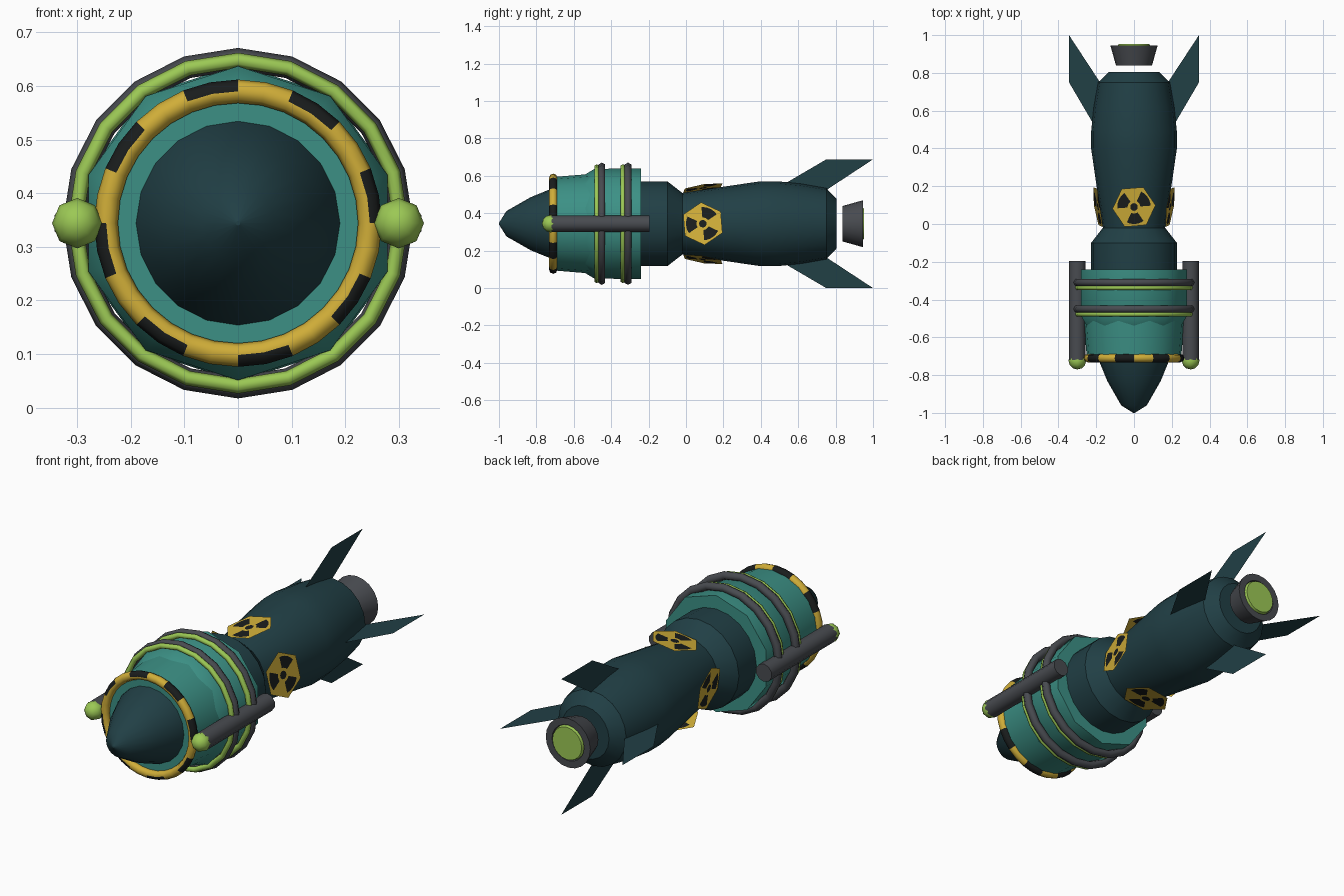
import bpy
from math import sin, cos, pi, radians

if "Cube" in bpy.data.objects:
    bpy.data.objects.remove(bpy.data.objects["Cube"])

CZ = 0.344  # height of the long axis


def mat(name, rgb):
    m = bpy.data.materials.new(name)
    m.diffuse_color = (*rgb, 1)
    m.use_nodes = True
    m.node_tree.nodes["Principled BSDF"].inputs["Base Color"].default_value = m.diffuse_color
    return m


DARK = mat("dark_teal", (0.015, 0.05, 0.06))
TEAL = mat("teal", (0.045, 0.28, 0.235))
YELLOW = mat("yellow", (0.63, 0.42, 0.04))
BLACK = mat("black", (0.01, 0.012, 0.012))
LIME = mat("lime", (0.33, 0.58, 0.09))
STEEL = mat("steel", (0.065, 0.07, 0.08))


def smooth_by_angle(ob, degrees):
    bpy.ops.object.select_all(action='DESELECT')
    ob.select_set(True)
    bpy.context.view_layer.objects.active = ob
    bpy.ops.object.shade_smooth_by_angle(angle=radians(degrees))


def build(name, verts, faces, mats, smooth=None, slots=None):
    me = bpy.data.meshes.new(name)
    me.from_pydata(verts, [], faces)
    for m in mats:
        me.materials.append(m)
    if slots:
        me.polygons.foreach_set("material_index", slots)
    ob = bpy.data.objects.new(name, me)
    bpy.context.collection.objects.link(ob)
    if smooth:
        smooth_by_angle(ob, smooth)
    return ob


def lathe(name, profile, material, n=20, cx=0, smooth=30, closed=False):
    """Turn (y, radius) points about the long axis, first vertex on top."""
    verts = [(cx + r * sin(2 * pi * i / n), y, CZ + r * cos(2 * pi * i / n))
             for y, r in profile for i in range(n)]
    k = len(profile)
    faces = [(j * n + i, j * n + (i + 1) % n,
              (j + 1) % k * n + (i + 1) % n, (j + 1) % k * n + i)
             for j in range(k if closed else k - 1) for i in range(n)]
    if not closed:
        faces += [tuple(range(n))[::-1], tuple(range((k - 1) * n, k * n))]
    return build(name, verts, faces, [material], smooth, None)


def ring(name, y, major, minor, material, n=20, sides=6):
    section = [(y + minor * sin(2 * pi * i / sides), major + minor * cos(2 * pi * i / sides))
               for i in range(sides)]
    return lathe(name, section, material, n, smooth=70, closed=True)


# Main body, from nose tip to tail
lathe("body", [(-1.0, 0.004), (-0.96, 0.068), (-0.83, 0.142), (-0.72, 0.187), (-0.66, 0.2),
               (-0.4, 0.227), (-0.1, 0.227), (-0.02, 0.165), (0.18, 0.195), (0.4, 0.227),
               (0.49, 0.227), (0.62, 0.213), (0.75, 0.19), (0.805, 0.132)], DARK)

# Teal casing and its ten-sided rear collar
lathe("casing", [(-0.705, 0.18), (-0.705, 0.25), (-0.5, 0.267), (-0.245, 0.281), (-0.245, 0.22)], TEAL)
lathe("casing_collar", [(-0.545, 0.26), (-0.49, 0.293), (-0.24, 0.296), (-0.24, 0.22)],
      TEAL, n=10, smooth=50)

# Hazard ring around the nose, black blocks on the outer half
hazard = ring("hazard_ring", -0.71, 0.246, 0.022, YELLOW, n=32, sides=8)
hazard.data.materials.append(BLACK)
for p in hazard.data.polygons:
    j, i = divmod(p.index, 32)
    if i % 4 >= 2 and j in (0, 1, 6, 7):
        p.material_index = 1

# Two double coil rings
for k, y in enumerate((-0.45, -0.31)):
    ring(f"steel_ring_{k}", y, 0.306, 0.021, STEEL)
    ring(f"lime_ring_{k}", y - 0.027, 0.304, 0.014, LIME)

# Side rods with round lime caps
for side, s in (("left", -1), ("right", 1)):
    lathe(f"{side}_rod", [(-0.72, 0.045), (-0.195, 0.045)], STEEL, n=10, cx=s * 0.3, smooth=50)
    bpy.ops.mesh.primitive_uv_sphere_add(segments=8, ring_count=6, radius=0.047,
                                         location=(s * 0.3, -0.723, CZ), rotation=(pi / 2, 0, 0))
    cap = bpy.context.object
    cap.name = f"{side}_rod_cap"
    cap.data.materials.append(LIME)
    smooth_by_angle(cap, 60)

# Four paper-thin swept fins: top, right, bottom, left
for k, (sx, sz) in enumerate(((0, 1), (1, 0), (0, -1), (-1, 0))):
    outline = [(0.18, 0.47), (0.344, 0.75), (0.344, 1.0), (0.17, 0.735)]
    build(f"tail_fin_{k}", [(sx * d, y, CZ + sz * d) for d, y in outline], [(0, 1, 2, 3)], [DARK])

# Tail nozzle, separate from the body, with a glowing disc
lathe("nozzle", [(0.838, 0.095), (0.945, 0.125), (0.945, 0.09), (0.93, 0.085)], STEEL)
lathe("nozzle_glow", [(0.93, 0.088), (0.953, 0.082)], LIME)


# Flat six-sided warning plates on the waist, each rolled a little off tangent
def warning_plate(name, turn):
    n, verts, faces, slots, roll = 36, [], [], [], radians(10)
    for j, d in enumerate((0.003, 0.02, 0.034, 0.09, 0.116)):
        for i in range(n):
            a = 2 * pi * i / n
            rim = 0.116 * cos(pi / 6) / cos(a % (pi / 3) - pi / 6)
            rad = rim if j == 4 else min(d, rim - 0.004)
            u, y = rad * cos(a + 0.08), 0.09 + rad * sin(a + 0.08)
            w = 0.191 + 0.148 * (y - 0.09) + u * sin(roll)
            u *= cos(roll)
            verts.append((w * sin(turn) + u * cos(turn), y, CZ + w * cos(turn) - u * sin(turn)))
    for j in range(4):
        for i in range(n):
            b = (i + 1) % n
            faces.append((j * n + i, j * n + b, j * n + n + b, j * n + n + i)[::-1])
            blade = j == 2 and i % 12 < 6
            slots.append(1 if j == 0 or blade else 0)
    faces.append(tuple(range(n)))
    slots.append(1)
    build(name, verts, faces, [YELLOW, BLACK], None, slots)


for k in range(4):
    warning_plate(f"warning_plate_{k}", k * pi / 2)
